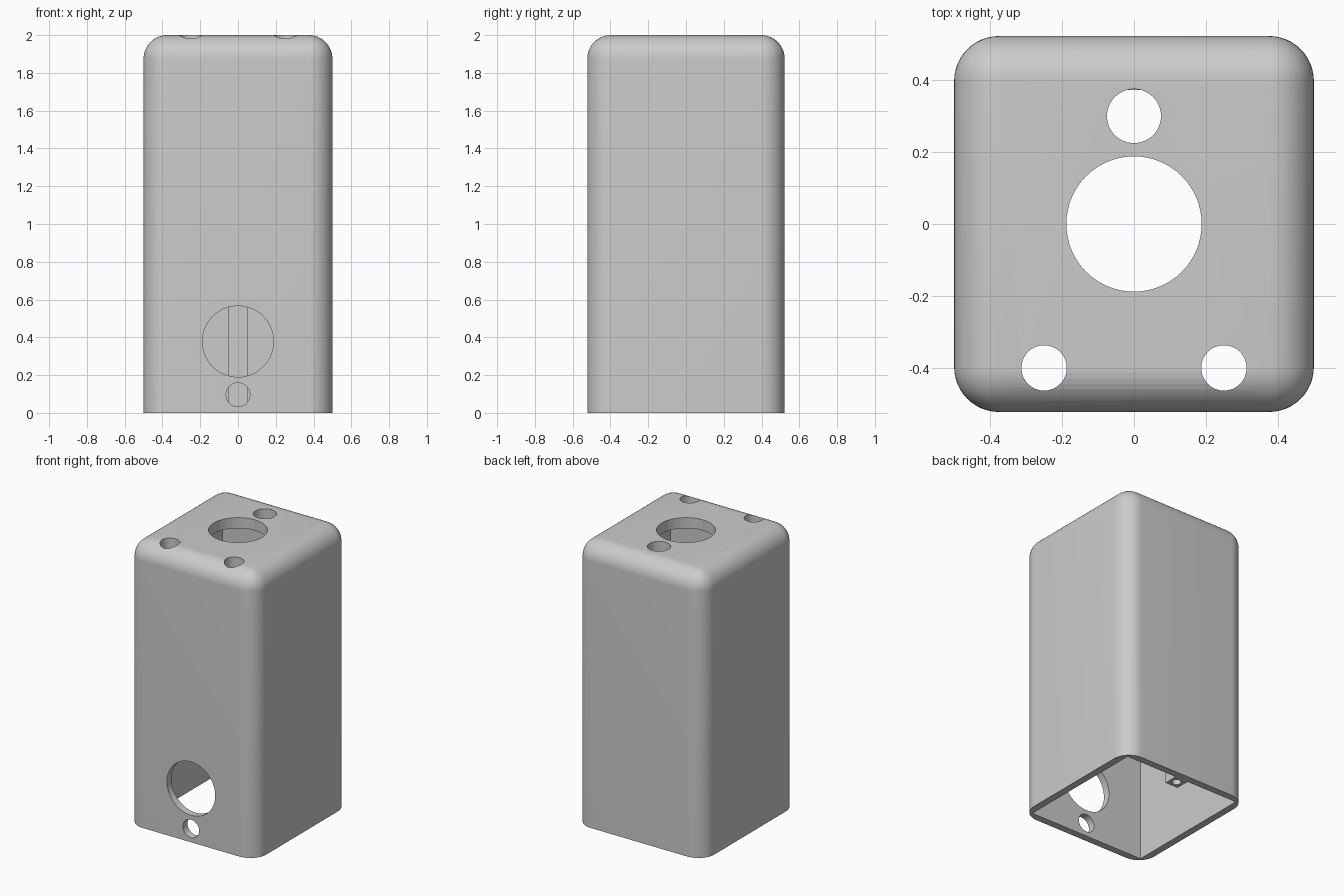
import bpy
import bmesh
from math import radians
from mathutils import Matrix, Vector

cube = bpy.data.objects.get("Cube")
if cube:
    bpy.data.objects.remove(cube, do_unlink=True)

W, D, H = 1.0, 1.045, 2.0
WALL, ROOF, RADIUS = 0.05, 0.075, 0.125

grey = bpy.data.materials.new("plain_grey")
grey.use_nodes = True
grey.diffuse_color = (0.6, 0.6, 0.6, 1)
grey.node_tree.nodes["Principled BSDF"].inputs["Base Color"].default_value = (0.6, 0.6, 0.6, 1)


def finish(name, bm):
    mesh = bpy.data.meshes.new(name)
    bm.to_mesh(mesh)
    bm.free()
    mesh.materials.append(grey)
    obj = bpy.data.objects.new(name, mesh)
    bpy.context.collection.objects.link(obj)
    return obj


def box(name, low, high, rounding=0):
    bm = bmesh.new()
    low, high = Vector(low), Vector(high)
    bmesh.ops.create_cube(bm, size=1, matrix=Matrix.Translation((low + high) / 2)
                          @ Matrix.Diagonal((*(high - low), 1)))
    if rounding:
        # Round every edge except those around the open bottom
        edges = [e for e in bm.edges if max(v.co.z for v in e.verts) > high.z - 0.01]
        bmesh.ops.bevel(bm, geom=edges, offset=rounding, segments=12,
                        profile=0.5, affect='EDGES', clamp_overlap=True)
    return finish(name, bm)


def cylinder(name, center, radius, length, along_y=False):
    bm = bmesh.new()
    turn = Matrix.Rotation(radians(90), 4, 'X') if along_y else Matrix()
    bmesh.ops.create_cone(bm, cap_ends=True, segments=64, radius1=radius, radius2=radius,
                          depth=length, matrix=Matrix.Translation(center) @ turn)
    return finish(name, bm)


def cut(target, cutter):
    mod = target.modifiers.new("cut", 'BOOLEAN')
    mod.operation, mod.solver, mod.object = 'DIFFERENCE', 'EXACT', cutter
    bpy.ops.object.select_all(action='DESELECT')
    bpy.context.view_layer.objects.active = target
    target.select_set(True)
    bpy.ops.object.modifier_apply(modifier=mod.name)
    bpy.data.objects.remove(cutter, do_unlink=True)


# Rounded housing, hollow and open underneath
housing = box("housing", (-W / 2, -D / 2, 0), (W / 2, D / 2, H), RADIUS)
cut(housing, box("cavity", (WALL - W / 2, WALL - D / 2, -0.2),
                 (W / 2 - WALL, D / 2 - WALL, H - ROOF)))

# Holes through the roof: large centre, one behind, two in front
for x, y, r in ((0, 0, 0.188), (0, 0.3, 0.075), (-0.25, -0.4, 0.063), (0.25, -0.4, 0.063)):
    cut(housing, cylinder("roof_hole", (x, y, H), r, 0.4))

# Holes through the front wall
for z, r in ((0.378, 0.188), (0.096, 0.063)):
    cut(housing, cylinder("front_hole", (0, -D / 2, z), r, 0.3, True))

# Screw post running up the inside of the back wall
back = D / 2 - WALL
post = box("screw_post", (-0.05, back - 0.1, 0), (0.05, back + 0.01, H - ROOF))
cut(post, cylinder("screw_hole", (0, back - 0.05, 0), 0.03, 0.8))

for obj in (housing, post):
    bpy.ops.object.select_all(action='DESELECT')
    bpy.context.view_layer.objects.active = obj
    obj.select_set(True)
    bpy.ops.object.shade_smooth_by_angle(angle=radians(30))
